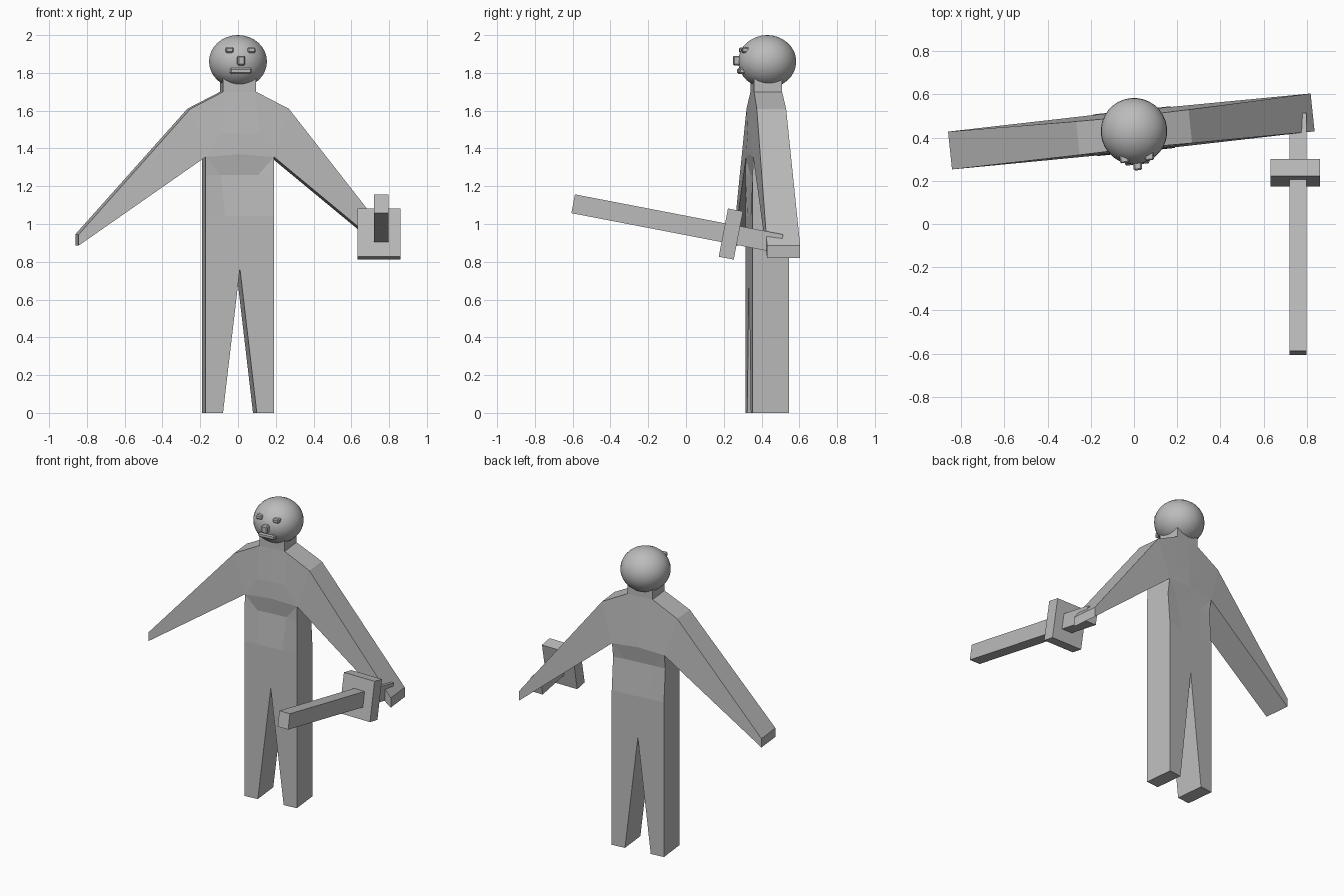
import bpy, bmesh, math
from mathutils import Matrix, Vector

old = bpy.data.objects.get("Cube")
if old:
    bpy.data.objects.remove(old, do_unlink=True)

grey = bpy.data.materials.new("plain_grey")
grey.use_nodes = True
grey.diffuse_color = (0.5, 0.5, 0.5, 1)
grey.node_tree.nodes["Principled BSDF"].inputs["Base Color"].default_value = (0.5, 0.5, 0.5, 1)

# The figure is turned slightly about the vertical
figure = Matrix.Translation((0, 0.43, 0)) @ Matrix.Rotation(math.radians(6), 4, 'Z')


def add_object(name, bm, matrix):
    bmesh.ops.recalc_face_normals(bm, faces=bm.faces)
    mesh = bpy.data.meshes.new(name)
    bm.to_mesh(mesh)
    bm.free()
    mesh.materials.append(grey)
    obj = bpy.data.objects.new(name, mesh)
    obj.matrix_world = matrix
    bpy.context.collection.objects.link(obj)
    return obj


def box(name, size, matrix, bevel=0):
    bm = bmesh.new()
    bmesh.ops.create_cube(bm, size=1)
    bmesh.ops.scale(bm, vec=size, verts=bm.verts)
    if bevel:
        bmesh.ops.bevel(bm, geom=bm.edges[:], offset=bevel, segments=1, affect='EDGES')
    return add_object(name, bm, matrix)


# Body: one half outline as (x, z, front y, back y), mirrored
points = {
    "foot_in": (.09, 0, -.097, .097), "foot_out": (.182, 0, -.097, .097),
    "crotch": (0, .765, -.097, .097), "hip": (.182, .765, -.097, .097),
    "belly": (0, 1.04, -.097, .097), "belly_in": (.08, 1.04, -.097, .097),
    "belly_out": (.182, 1.04, -.097, .097),
    "waist": (0, 1.26, -.078, .076), "waist_in": (.10, 1.26, -.08, .076),
    "waist_out": (.182, 1.26, -.097, .08),
    "rib": (0, 1.37, -.097, .096), "armpit": (.182, 1.355, -.094, .094),
    "chest": (0, 1.48, -.095, .088), "chest_in": (.10, 1.48, -.094, .086),
    "neck": (0, 1.70, -.08, .07), "neck_side": (.088, 1.70, -.08, .07),
    "shoulder": (.262, 1.61, -.083, .073),
    "nape": (0, 1.78, -.08, .07), "nape_side": (.088, 1.78, -.08, .07),
}
hands = {1: {"hand_top": (.832, .885, -.088, .088), "hand_low": (.832, .82, -.088, .088)},
         -1: {"hand_top": (.857, .945, -.088, .088), "hand_low": (.857, .886, -.088, .088)}}
panels = [
    "foot_in foot_out hip crotch", "crotch hip belly_out belly_in belly",
    "belly belly_in waist_in waist", "belly_in belly_out waist_out waist_in",
    "waist waist_in armpit rib", "waist_in waist_out armpit",
    "rib armpit chest_in chest", "chest chest_in neck_side neck",
    "chest_in armpit shoulder neck_side", "armpit hand_low hand_top shoulder",
    "neck neck_side nape_side nape",
]
bm = bmesh.new()
verts = {}


def vert(name, side, layer):
    x, z, *depth = {**points, **hands[side]}[name]
    key = (name, side if x else 0, layer)
    if key not in verts:
        verts[key] = bm.verts.new((x * side, depth[layer], z))
    return verts[key]


rim = {}
for side in (1, -1):
    for panel in panels:
        names = panel.split()
        front, back = ([vert(n, side, layer) for n in names] for layer in (0, 1))
        bm.faces.new(front)
        bm.faces.new(back[::-1])
        for i in range(len(names)):
            edge = frozenset((front[i - 1], front[i]))
            rim.setdefault(edge, []).append((front[i - 1], front[i], back[i], back[i - 1]))
# Join front to back along the outer rim
for quads in rim.values():
    if len(quads) == 1:
        bm.faces.new(quads[0][::-1])
add_object("body", bm, figure)

# Head
bm = bmesh.new()
bmesh.ops.create_uvsphere(bm, u_segments=32, v_segments=16, radius=1)
bmesh.ops.scale(bm, vec=(.154, .154, .14), verts=bm.verts)
head = add_object("head", bm, figure @ Matrix.Translation((0, 0, 1.86)))
for poly in head.data.polygons:
    poly.use_smooth = True

# Face
for label, x in (("left_eye", .058), ("right_eye", -.058)):
    box(label, (.042, .04, .028), figure @ Matrix.Translation((x, -.122, 1.92)), .006)
box("nose", (.04, .06, .05), figure @ Matrix.Translation((0, -.152, 1.865)), .007)
box("mouth", (.115, .06, .03), figure @ Matrix.Translation((0, -.125, 1.81)), .007)

# Sword
tilt = Matrix.Rotation(math.radians(-10.9), 4, 'X')
box("sword_blade", (.078, 1.123, .101), Matrix.Translation((.759, -.046, 1.001)) @ tilt)
box("sword_guard", (.228, .081, .26), Matrix.Translation((.747, .2375, .947)) @ tilt)
